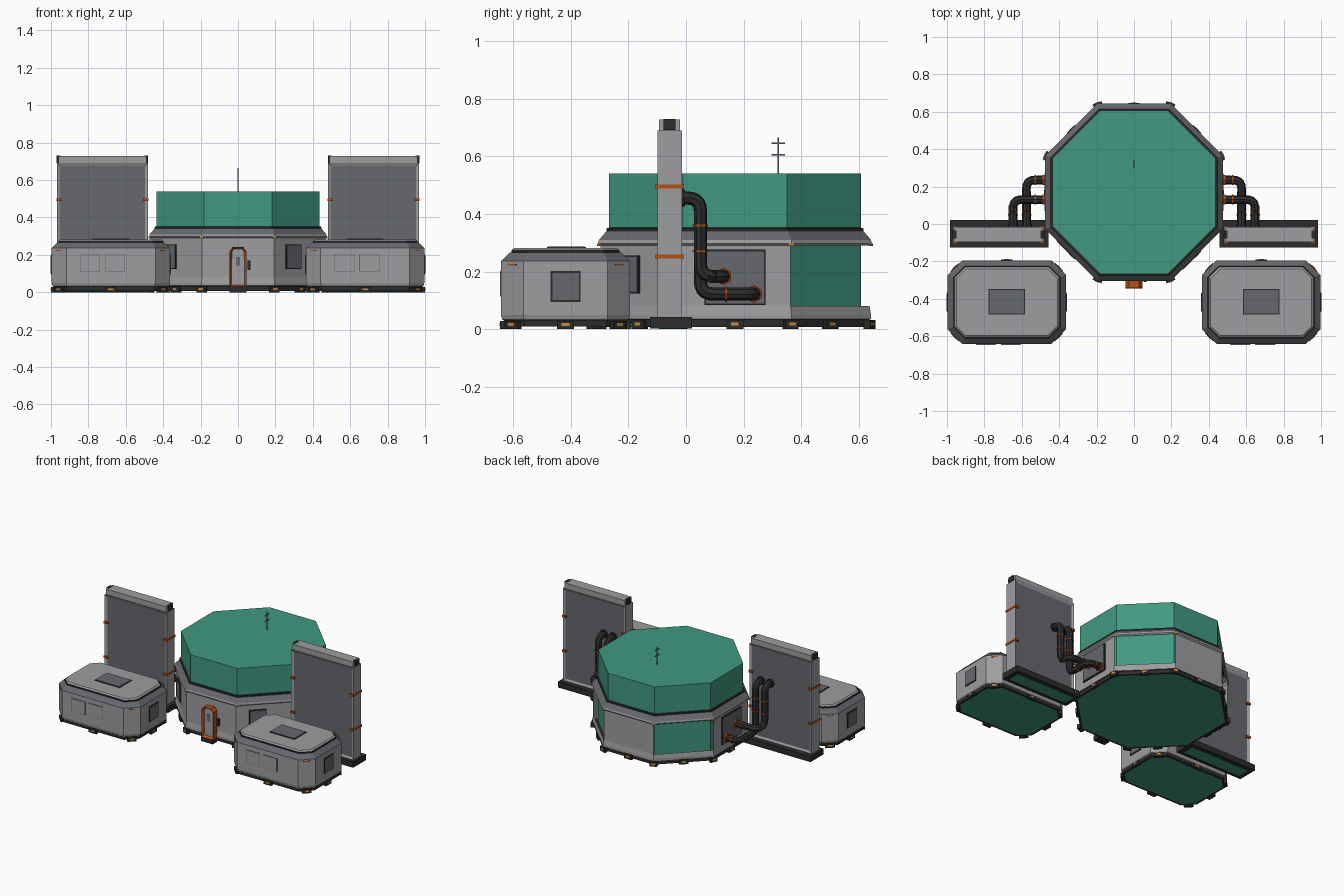
import bpy, bmesh, math
from mathutils import Vector, Matrix

cube = bpy.data.objects.get("Cube")
if cube:
    bpy.data.objects.remove(cube)


def material(name, r, g, b):
    m = bpy.data.materials.new(name)
    m.use_nodes = True
    m.diffuse_color = (r, g, b, 1)
    node = m.node_tree.nodes["Principled BSDF"]
    node.inputs["Base Color"].default_value = (r, g, b, 1)
    node.inputs["Roughness"].default_value = 0.7
    return m


LIGHT, DARK, BLACK, GREEN, ORANGE, AMBER = range(6)
MATS = [material("light_grey", .34, .34, .355), material("dark_grey", .135, .138, .153),
        material("charcoal", .025, .025, .027), material("green", .052, .32, .22),
        material("orange", .46, .08, .006), material("amber", .65, .27, .04)]


def finish(name, bm):
    bmesh.ops.recalc_face_normals(bm, faces=bm.faces)
    me = bpy.data.meshes.new(name)
    bm.to_mesh(me)
    bm.free()
    for m in MATS:
        me.materials.append(m)
    ob = bpy.data.objects.new(name, me)
    bpy.context.collection.objects.link(ob)
    return ob


def box(name, center, size, mat, angle=0):
    bm = bmesh.new()
    bmesh.ops.create_cube(bm, size=1, matrix=Matrix.Translation(center)
                          @ Matrix.Rotation(angle, 4, 'Z') @ Matrix.Diagonal((*size, 1)))
    for f in bm.faces:
        f.material_index = mat
    return finish(name, bm)


def ring_between(name, a, b, radius, sides, mat):
    # short cylinder from a to b
    a, b = Vector(a), Vector(b)
    bm = bmesh.new()
    rot = (b - a).to_track_quat('Z', 'Y').to_matrix().to_4x4()
    bmesh.ops.create_cone(bm, cap_ends=True, segments=sides, radius1=radius, radius2=radius,
                          depth=(b - a).length, matrix=Matrix.Translation((a + b) / 2) @ rot)
    for f in bm.faces:
        f.material_index = mat
    return finish(name, bm)


class Footprint:
    """Rectangle with chamfered corners, sides counted from the front."""

    def __init__(self, x, y, hx, hy, chamfer):
        self.x, self.y, self.hx, self.hy, self.c = x, y, hx, hy, chamfer

    def points(self, inset=0):
        a, b = self.hx - inset, self.hy - inset
        c = self.c - inset * 0.586
        q = [(c - a, -b), (a - c, -b), (a, c - b), (a, b - c)]
        q += [(-u, -v) for u, v in q]
        return [Vector((self.x + u, self.y + v, 0)) for u, v in q]

    def stack(self, name, levels, cap, floor, gaps=()):
        # levels: (inset, height, colour of band below)
        bm = bmesh.new()
        rings = [[bm.verts.new(p + Vector((0, 0, z))) for p in self.points(i)] for i, z, _ in levels]
        holes = []
        for k in range(1, len(rings)):
            for s in range(8):
                t = (s + 1) % 8
                f = bm.faces.new((rings[k-1][s], rings[k-1][t], rings[k][t], rings[k][s]))
                f.material_index = levels[k][2]
                if (k, s) in gaps:
                    holes.append(f)
        for ring, mat in ((rings[0], floor), (rings[-1], cap)):
            bm.faces.new(ring).material_index = mat
        if holes:
            bmesh.ops.inset_individual(bm, faces=holes, thickness=0.008)
            bmesh.ops.delete(bm, geom=holes, context='FACES')
        return finish(name, bm)

    def plate(self, name, side, z, w, h, depth, mat, shift=0, out=0):
        p = self.points()
        a, b = p[side], p[(side + 1) % 8]
        t = (b - a).normalized()
        n = Vector((t.y, -t.x, 0))
        c = (a + b) / 2 + t * shift + n * out + Vector((0, 0, z))
        return box(name, c, (w, depth, h), mat, math.atan2(t.y, t.x))

    def window(self, name, side, z, w, h, shift=0):
        self.plate(name + "_frame", side, z, w + .012, h + .012, .008, BLACK, shift)
        self.plate(name, side, z, w, h, .012, DARK, shift)

    def corner(self, name, i, z, size, mat, out=0):
        p = self.points()
        n = ((p[i] - p[i-1]).normalized() + (p[i] - p[(i + 1) % 8]).normalized()).normalized()
        box(name, p[i] + n * out + Vector((0, 0, z)), size, mat, math.atan2(n.y, n.x) + math.pi / 2)


# Central octagonal hub: green core inside a grey shell
CY = 0.17
hub = Footprint(0, CY, .472, .472, .472 * .586)
core = Footprint(0, CY, .437, .437, .437 * .586)
core.stack("hub_core", [(0, .02, GREEN), (0, .54, GREEN)], GREEN, GREEN)
hub.stack("hub_shell", [(.03, .03, BLACK), (0, .035, DARK), (0, .05, LIGHT), (.005, .08, LIGHT),
                        (.005, .29, LIGHT), (-.003, .298, LIGHT), (0, .31, LIGHT),
                        (.026, .34, DARK), (.026, .35, BLACK), (.034, .352, BLACK)],
          BLACK, BLACK, gaps={(4, 3), (4, 5)})
hub.stack("hub_base", [(.02, .008, GREEN), (.006, .008, BLACK), (.006, .035, BLACK)], BLACK, GREEN)
for i in range(8):
    hub.corner("hub_corner_foot", i, .016, (.05, .024, .032), BLACK, -.006)
    hub.corner("hub_corner_lamp", i, .018, (.026, .006, .012), AMBER, .006)
    hub.plate("hub_foot", i, .016, .06, .032, .02, BLACK, out=-.004)
    hub.plate("hub_lamp", i, .018, .026, .012, .006, AMBER, out=.005)
    hub.corner("hub_corner_marker", i, .293, (.022, .006, .009), AMBER)
for side in (1, 7):
    hub.window("hub_front_window", side, .19, .1, .12, shift=-.053)
for side in (2, 6):
    hub.window("hub_side_panel", side, .18, .2, .18)

# Entrance door with chamfered top
bm = bmesh.new()
outline = [(-.045, .03), (.045, .03), (.045, .22), (.028, .242), (-.028, .242), (-.045, .22)]
front = bm.faces.new([bm.verts.new((x, -.342, z)) for x, z in outline])
ext = bmesh.ops.extrude_face_region(bm, geom=[front])["geom"]
bmesh.ops.translate(bm, verts=[v for v in ext if isinstance(v, bmesh.types.BMVert)], vec=(0, .05, 0))
bm.normal_update()
for f in bm.faces:
    f.material_index = ORANGE
front = min(bm.faces, key=lambda f: f.calc_center_median().y)
bmesh.ops.recalc_face_normals(bm, faces=bm.faces)
bmesh.ops.inset_individual(bm, faces=[front], thickness=.013, depth=-.018)
front.material_index = LIGHT
finish("door_frame", bm)
box("door_window", (0, -.325, .165), (.022, .008, .045), DARK)
box("door_step", (0, -.32, .015), (.09, .05, .03), BLACK)
box("door_keypad", (.06, -.305, .145), (.016, .012, .05), BLACK)

# Antenna on the roof
box("antenna_mast", (0, .32, .6), (.005, .005, .13), DARK)
for z in (.605, .645):
    box("antenna_bar", (0, .32, z), (.005, .048, .006), DARK)

# Two identical cabins at the front
for x in (-.68, .68):
    cabin = Footprint(x, -.418, .316, .224, .078)
    cabin.stack("cabin_body", [(.025, .01, GREEN), (.01, .01, BLACK), (.01, .03, BLACK),
                               (.004, .034, LIGHT), (0, .05, LIGHT), (0, .236, LIGHT),
                               (.03, .266, DARK), (.036, .266, BLACK), (.036, .274, BLACK),
                               (.046, .282, LIGHT)], LIGHT, GREEN)
    for side in range(8):
        cabin.plate("cabin_foot", side, .014, .06, .028, .02, BLACK, out=-.006)
        cabin.plate("cabin_lamp", side, .016, .028, .01, .006, AMBER, out=.003)
    for side in (1, 3, 5, 7):
        cabin.plate("cabin_marker", side, .224, .04, .006, .006, ORANGE)
    for side in (2, 6):
        cabin.window("cabin_window", side, .148, .092, .095)
    for shift in (-.112, .022):
        cabin.plate("shutter_frame", 0, .158, .108, .092, .004, DARK, shift)
        cabin.plate("shutter", 0, .158, .102, .086, .008, LIGHT, shift)
    box("roof_hatch_frame", (x, -.415, .281), (.196, .136, .008), BLACK)
    box("roof_hatch", (x, -.415, .283), (.186, .126, .009), DARK)


def pipe(name, points, radius, bend=.045):
    # path with rounded corners
    pts = [Vector(p) for p in points]
    path = [pts[0]]
    for a, b, c in zip(pts, pts[1:], pts[2:]):
        p, q = b + (a - b).normalized() * bend, b + (c - b).normalized() * bend
        path += [p.lerp(b, t).lerp(b.lerp(q, t), t) for t in (0, .2, .4, .6, .8, 1)]
    path.append(pts[-1])
    cu = bpy.data.curves.new(name, 'CURVE')
    cu.dimensions = '3D'
    cu.bevel_depth = radius
    cu.bevel_resolution = 2
    cu.use_fill_caps = True
    sp = cu.splines.new('POLY')
    sp.points.add(len(path) - 1)
    for s, p in zip(sp.points, path):
        s.co = (*p, 1)
    cu.materials.append(MATS[BLACK])
    ob = bpy.data.objects.new(name, cu)
    bpy.context.collection.objects.link(ob)
    bpy.ops.object.select_all(action='DESELECT')
    ob.select_set(True)
    bpy.context.view_layer.objects.active = ob
    bpy.ops.object.convert(target='MESH')
    bpy.ops.object.shade_smooth_by_angle()


# Radiator towers and their pipes, one on each side
TY = -.057
for s in (-1, 1):
    tx = s * .725
    box("tower_base", (s * .72, -.052, .022), (.525, .145, .04), BLACK)
    box("tower_floor", (s * .72, -.052, .004), (.46, .085, .008), GREEN)
    body = bmesh.new()
    bmesh.ops.create_cube(body, size=1, matrix=Matrix.Translation((tx, TY, .365))
                          @ Matrix.Diagonal((.485, .085, .65, 1)))
    panels = [f for f in body.faces if abs(f.normal.y) > .9]
    bmesh.ops.inset_individual(body, faces=panels, thickness=.022, depth=-.008)
    for f in panels:
        f.material_index = DARK
    finish("tower_body", body)
    box("tower_cap", (tx, TY, .708), (.47, .074, .04), LIGHT)
    for e in (-1, 1):
        ex = tx + e * .2425
        box("tower_cap_end", (ex - e * .008, TY, .711), (.02, .042, .038), BLACK)
        for z in (.252, .495):
            box("tower_clamp", (ex - e * .011, TY, z), (.03, .098, .014), ORANGE)
    for x, y, z in ((.575, .235, .122), (.647, .13, .183)):
        path = [(.46, y, z), (x, y, z), (x, .05, z), (x, .05, .455), (x, -.03, .455)]
        pipe("coolant_pipe", [(s * a, b, c) for a, b, c in path], .023)
        X = s * x
        ring_between("pipe_wall_collar", (s * .472, y, z), (s * .49, y, z), .031, 6, ORANGE)
        ring_between("pipe_clamp", (s * .525, y, z), (s * .531, y, z), .027, 8, ORANGE)
        for h in (.27, .36):
            ring_between("pipe_riser_clamp", (X, .05, h - .003), (X, .05, h + .003), .027, 8, ORANGE)
        if y > .2:
            ring_between("pipe_run_clamp", (X, .137, z), (X, .143, z), .027, 8, ORANGE)
        ring_between("pipe_tower_collar", (X, -.016, .455), (X, -.004, .455), .029, 8, BLACK)
